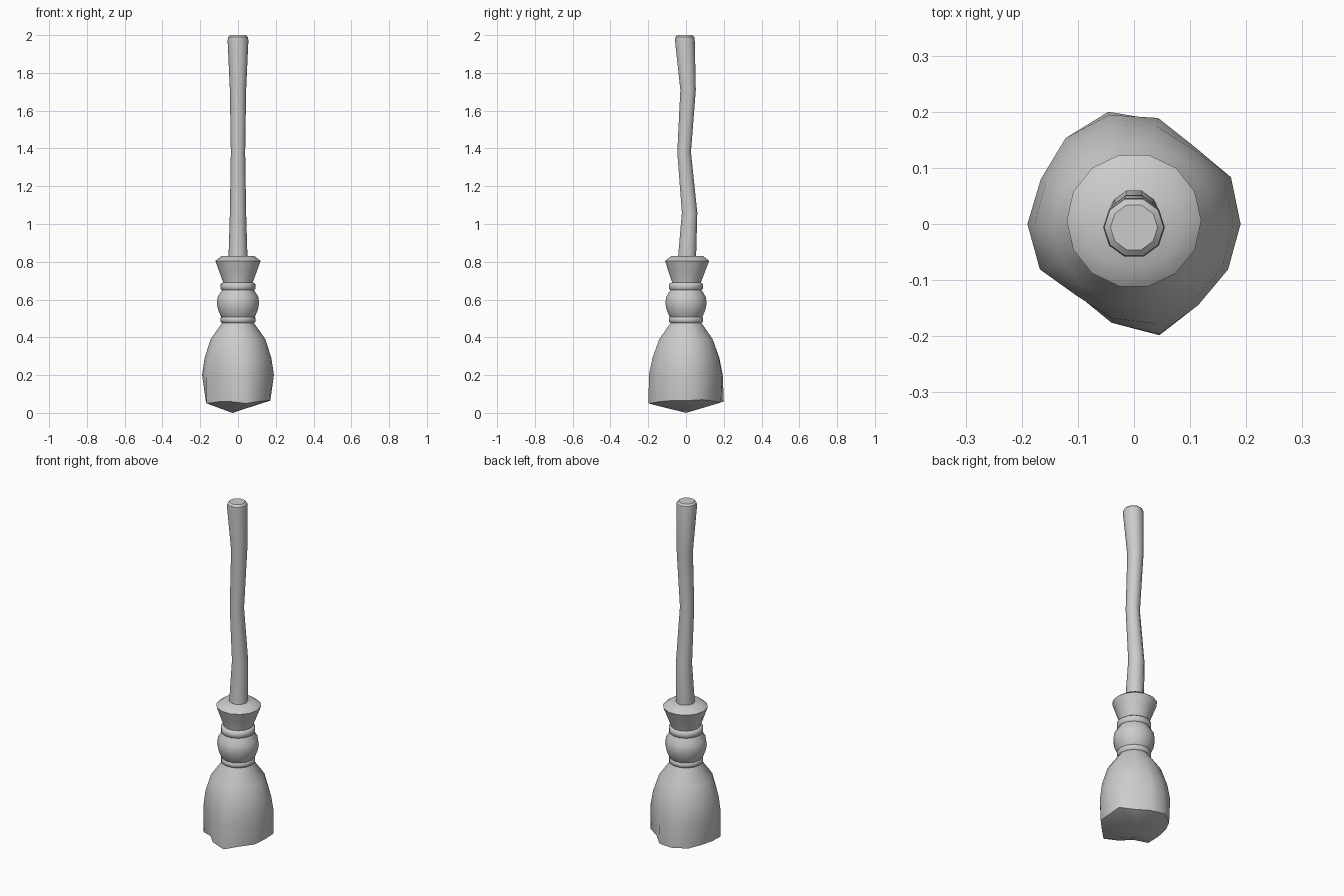
import bpy, bmesh, math

if "Cube" in bpy.data.objects:
    bpy.data.objects.remove(bpy.data.objects["Cube"])


def loft(name, rings, sides, tip=None, cap_start=True, cap_end=True, angle=40):
    """Skin rings (z, radius, y offset, optional shape, optional z jitter) from low to high."""
    bm = bmesh.new()
    loops = []
    for z, r, y, *extra in rings:
        shape = extra[0] if extra else [1] * sides
        lift = extra[1] if len(extra) > 1 else [0] * sides
        loop = []
        for i in range(sides):
            a = 2 * math.pi * i / sides
            loop.append(bm.verts.new((r * shape[i] * math.cos(a),
                                      y + r * shape[i] * math.sin(a), z + lift[i])))
        loops.append(loop)
    for low, high in zip(loops, loops[1:]):
        for i in range(sides):
            j = (i + 1) % sides
            bm.faces.new((low[i], low[j], high[j], high[i]))
    if tip:
        v = bm.verts.new(tip)
        for i in range(sides):
            bm.faces.new((v, loops[0][(i + 1) % sides], loops[0][i]))
    elif cap_start:
        bm.faces.new(loops[0][::-1])
    if cap_end:
        bm.faces.new(loops[-1])
    bmesh.ops.recalc_face_normals(bm, faces=bm.faces[:])
    mesh = bpy.data.meshes.new(name)
    bm.to_mesh(mesh)
    bm.free()
    ob = bpy.data.objects.new(name, mesh)
    bpy.context.collection.objects.link(ob)
    bpy.ops.object.select_all(action='DESELECT')
    ob.select_set(True)
    bpy.context.view_layer.objects.active = ob
    bpy.ops.object.shade_smooth_by_angle(angle=math.radians(angle))
    return ob


# Crooked wooden handle
loft("handle", [(0.70, 0.05, 0.0), (0.83, 0.05, 0.006), (1.06, 0.043, 0.019),
                (1.38, 0.038, -0.010), (1.71, 0.043, 0.011),
                (1.97, 0.055, -0.006), (1.99, 0.053, -0.006), (2.0, 0.042, -0.006)], 10)

# Uneven bristle bundle with a jagged lower rim and a drooping centre
N = 14
mid = [1.0, 1.01, 0.92, 1.02, 1.05, 1.03, 0.97, 1.0, 0.98, 0.85, 0.95, 1.06, 0.97, 0.98]
rim = [0.90, 1.01, 0.86, 1.0, 1.08, 1.0, 0.92, 0.89, 0.97, 0.80, 0.95, 1.07, 0.92, 0.96]
lift = [0.01, 0.015, 0.01, 0, 0.005, 0, 0.005, 0, -0.005, 0.005, 0.005, -0.005, 0.005, 0.01]
soft = [(m + 1) / 2 for m in mid]
loft("bristles", [(0.055, 0.19, 0, rim, lift), (0.20, 0.19, 0, mid),
                  (0.29, 0.177, 0, soft), (0.39, 0.145, 0), (0.475, 0.085, 0),
                  (0.50, 0.075, 0)], N, tip=(-0.03, 0, 0.0), angle=60)

# Bulge between the two bindings
loft("bristle_bulge", [(0.49, 0.075, 0), (0.51, 0.09, 0), (0.545, 0.105, 0),
                       (0.58, 0.112, 0), (0.615, 0.107, 0), (0.65, 0.085, 0),
                       (0.67, 0.075, 0)], N, angle=60)

# Flared top of the bundle
loft("bristle_flare", [(0.66, 0.072, 0), (0.69, 0.078, 0.003), (0.75, 0.10, 0.004),
                       (0.805, 0.12, 0.006), (0.83, 0.087, 0.006)], N, angle=40)

# Two binding cords
for name, z, h in (("lower_binding", 0.493, 0.019), ("upper_binding", 0.669, 0.022)):
    loft(name, [(z - h, 0.08, 0), (z - h * 0.6, 0.092, 0), (z + h * 0.6, 0.092, 0),
                (z + h, 0.08, 0)], N, angle=60)
